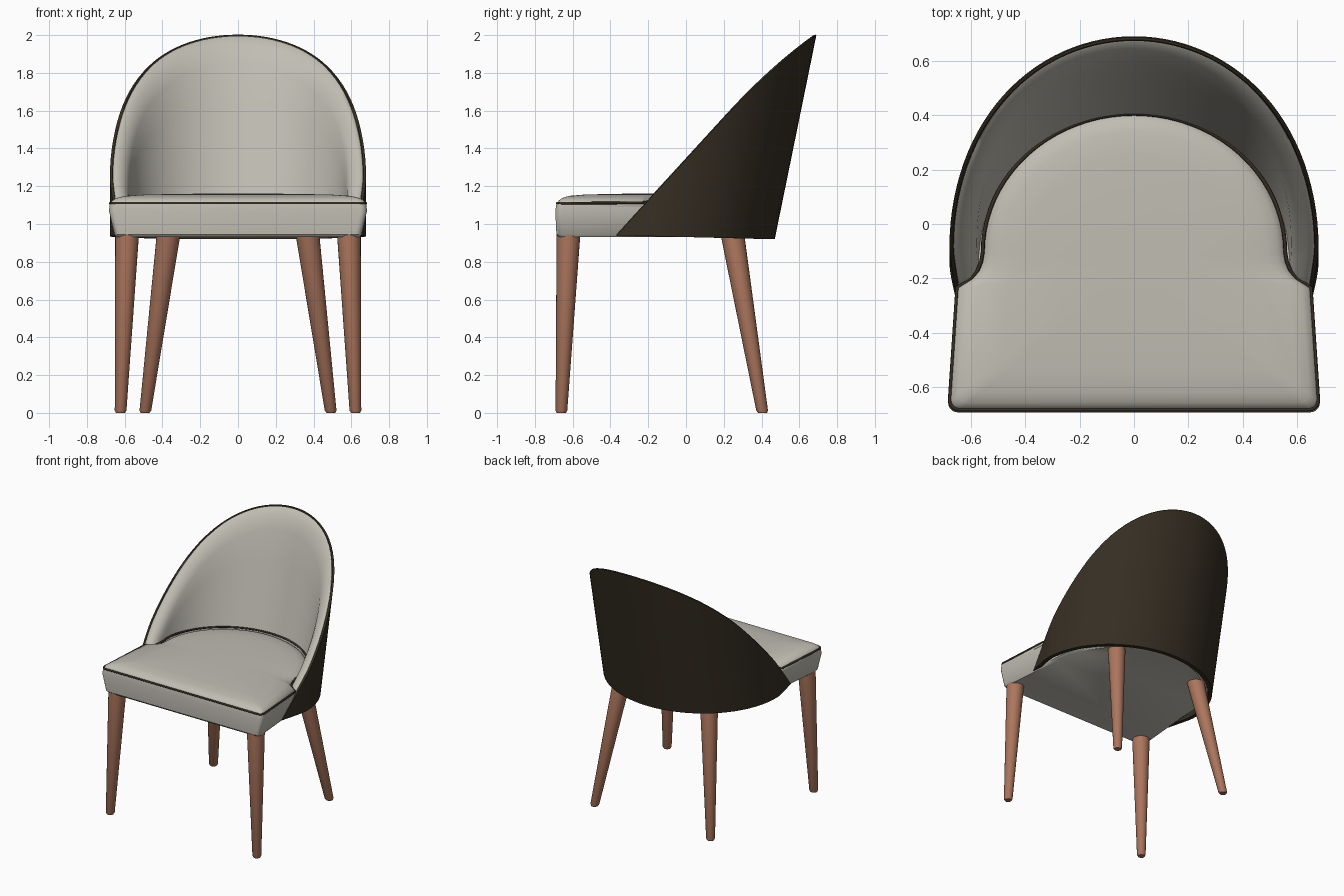
import bpy, bmesh, math
from mathutils import Vector

if "Cube" in bpy.data.objects:
    bpy.data.objects.remove(bpy.data.objects["Cube"], do_unlink=True)


def material(name, rgb):
    m = bpy.data.materials.new(name)
    m.use_nodes = True
    m.diffuse_color = (*rgb, 1)
    bsdf = m.node_tree.nodes["Principled BSDF"]
    bsdf.inputs["Base Color"].default_value = (*rgb, 1)
    bsdf.inputs["Roughness"].default_value = 0.7
    return m


FABRIC = material("light grey fabric", (0.53, 0.51, 0.45))
DARK = material("dark brown leather", (0.036, 0.027, 0.016))
WOOD = material("reddish wood", (0.41, 0.18, 0.11))


def loft(name, rings, mat, angle=40):
    """Skin a list of closed rings and cap both ends."""
    bm = bmesh.new()
    loops = [[bm.verts.new(p) for p in ring] for ring in rings]
    n = len(loops[0])
    for a, b in zip(loops, loops[1:]):
        for i in range(n):
            j = (i + 1) % n
            bm.faces.new((a[i], a[j], b[j], b[i]))
    bm.faces.new(loops[0])
    bm.faces.new(loops[-1])
    bmesh.ops.remove_doubles(bm, verts=bm.verts, dist=1e-5)
    bmesh.ops.recalc_face_normals(bm, faces=bm.faces)
    me = bpy.data.meshes.new(name)
    bm.to_mesh(me)
    bm.free()
    me.materials.append(mat)
    ob = bpy.data.objects.new(name, me)
    bpy.context.scene.collection.objects.link(ob)
    bpy.ops.object.select_all(action="DESELECT")
    ob.select_set(True)
    bpy.context.view_layer.objects.active = ob
    bpy.ops.object.shade_smooth_by_angle(angle=math.radians(angle))
    return ob


def piping(name, pts, radius, closed):
    cu = bpy.data.curves.new(name, "CURVE")
    cu.dimensions = "3D"
    cu.bevel_depth = radius
    cu.bevel_resolution = 2
    cu.use_fill_caps = True
    sp = cu.splines.new("POLY")
    sp.points.add(len(pts) - 1)
    for p, co in zip(sp.points, pts):
        p.co = (*co, 1)
    sp.use_cyclic_u = closed
    cu.materials.append(DARK)
    ob = bpy.data.objects.new(name, cu)
    bpy.context.scene.collection.objects.link(ob)


# Backrest: a U-shaped wall leaning backwards, cut by a sloping front edge
A, B = 0.678, 0.62


def wall(col, o, z):
    """Point on the wall, inset by o, at height z."""
    kind, v = col
    c = -0.15 + 0.204 * (z - 0.92)
    if kind == 0:
        return Vector(((A - o) * math.cos(v), c + (B - o) * math.sin(v), z))
    return Vector((kind * (A - o - 0.25 * v * v / (v + 0.05)), c - v, z))


def rim(col, o):
    """Height of the sloping front edge on this column."""
    z = 1.4
    for _ in range(25):
        y = wall(col, o, z).y
        z = 0.94 + 1.09 * (y + 0.37) - 0.4 * max(0, y - 0.2) ** 2
    return z


def columns(front, steps):
    legs = [front * (1 - i / steps) for i in range(steps)]
    arc = [(0, math.pi * i / 56) for i in range(57)]
    return [(1, d) for d in legs] + arc + [(-1, d) for d in reversed(legs)]


def shell_section(col):
    f = rim(col, 0)
    zb = min(0.94 - 0.024 * (wall(col, 0, 0.93).y + 0.37), f - 0.004)
    mid = (zb + f) / 2
    return [wall(col, o, z) for o, z in (
        (0, zb), (0, mid), (0, f - 0.002), (0.005, f + 0.003),
        (0.014, f + 0.001), (0.03, max(zb + 0.001, f - 0.05)), (0.03, zb))]


def pad_section(col):
    pts = []
    for o, dz in ((0.014, -0.006), (0.022, 0.007), (0.042, 0.008),
                  (0.066, -0.01), (0.086, -0.04), (0.1, -0.085)):
        o *= 1 - 0.28 * max(0, min(1, (rim(col, 0) - 1.3) / 0.7))
        pts.append((o, max(1.0, rim(col, o) + dz)))
    o1, z1 = pts[-1]
    pts += [(o1 + (0.12 - o1) * k, z1 + (1.0 - z1) * k) for k in (0.25, 0.5, 0.75, 1)]
    pts.append((0.014, 1.0))
    return [wall(col, o, z) for o, z in pts]


loft("backrest_shell", [shell_section(c) for c in columns(0.222, 10)], DARK, 50)
loft("backrest_padding", [pad_section(c) for c in columns(0.165, 8)], FABRIC, 60)


# Seat outlines: mirrored halves from front centre to back centre
def outline(half, a, b, cy, z):
    pts = list(half)
    pts += [(a * math.cos(t), cy + b * math.sin(t))
            for t in (math.pi / 2 * i / 20 for i in range(21))]
    pts[-1] = (0, cy + b)
    left = [(-x, y) for x, y in reversed(pts[:-1])]
    return [Vector((x, y, z)) for x, y in pts + left]


def front_half(w, wb, yf, yb):
    r = 0.035
    corner = [(w - r + r * math.sin(t), yf + r - r * math.cos(t))
              for t in (math.pi / 2 * i / 5 for i in range(6))]
    return corner + [(wb, yb)]


base_rings = [
    outline(front_half(0.645, 0.622, -0.675, -0.37), 0.60, 0.58, -0.15, 0.932),
    outline(front_half(0.655, 0.629, -0.686, -0.36), 0.62, 0.59, -0.15, 0.945),
    outline(front_half(0.683, 0.648, -0.692, -0.25), 0.64, 0.59, -0.13, 1.07),
    outline(front_half(0.679, 0.645, -0.686, -0.23), 0.64, 0.59, -0.12, 1.106),
]
loft("seat_base", base_rings, FABRIC, 35)

# Domed seat cushion, narrowing where it tucks between the padded sides
cushion_half = front_half(0.677, 0.65, -0.682, -0.235) + [
    (0.628, -0.22), (0.6, -0.202), (0.575, -0.172), (0.562, -0.14)]
edge = outline(cushion_half, 0.556, 0.51, -0.105, 1.106)
centre = Vector((0, -0.15, 0))


def cushion_ring(s, z):
    return [Vector((p.x * s, centre.y + (p.y - centre.y) * s, z)) for p in edge]


loft("seat_cushion", [cushion_ring(s, z) for s, z in (
    (1, 1.09), (1, 1.108), (0.985, 1.124), (0.95, 1.138), (0.88, 1.149),
    (0.72, 1.156), (0.4, 1.16), (0.1, 1.161))], FABRIC, 60)

# Dark piping around the cushion, lifted along the curved back
piping("seat_piping", [p + Vector((0, 0, 0.004 + 0.03 * max(0, min(1, (p.y + 0.25) / 0.2))))
                       for p in edge], 0.007, True)


# Tapered round legs
def leg(name, foot, top):
    rings = []
    foot, top = Vector(foot), Vector(top)
    for k, r in ((0, 0.024), (0.013, 0.031), (1, 0.063)):
        c = foot.lerp(top, k)
        rings.append([c + Vector((r * math.cos(t), r * math.sin(t), 0))
                      for t in (math.tau * i / 24 for i in range(24))])
    loft(name, rings, WOOD, 40)


for side, s in (("left", 1), ("right", -1)):
    leg("front_leg_" + side, (0.622 * s, -0.66, 0), (0.587 * s, -0.622, 0.95))
    leg("rear_leg_" + side, (0.492 * s, 0.405, 0), (0.367 * s, 0.245, 0.95))
